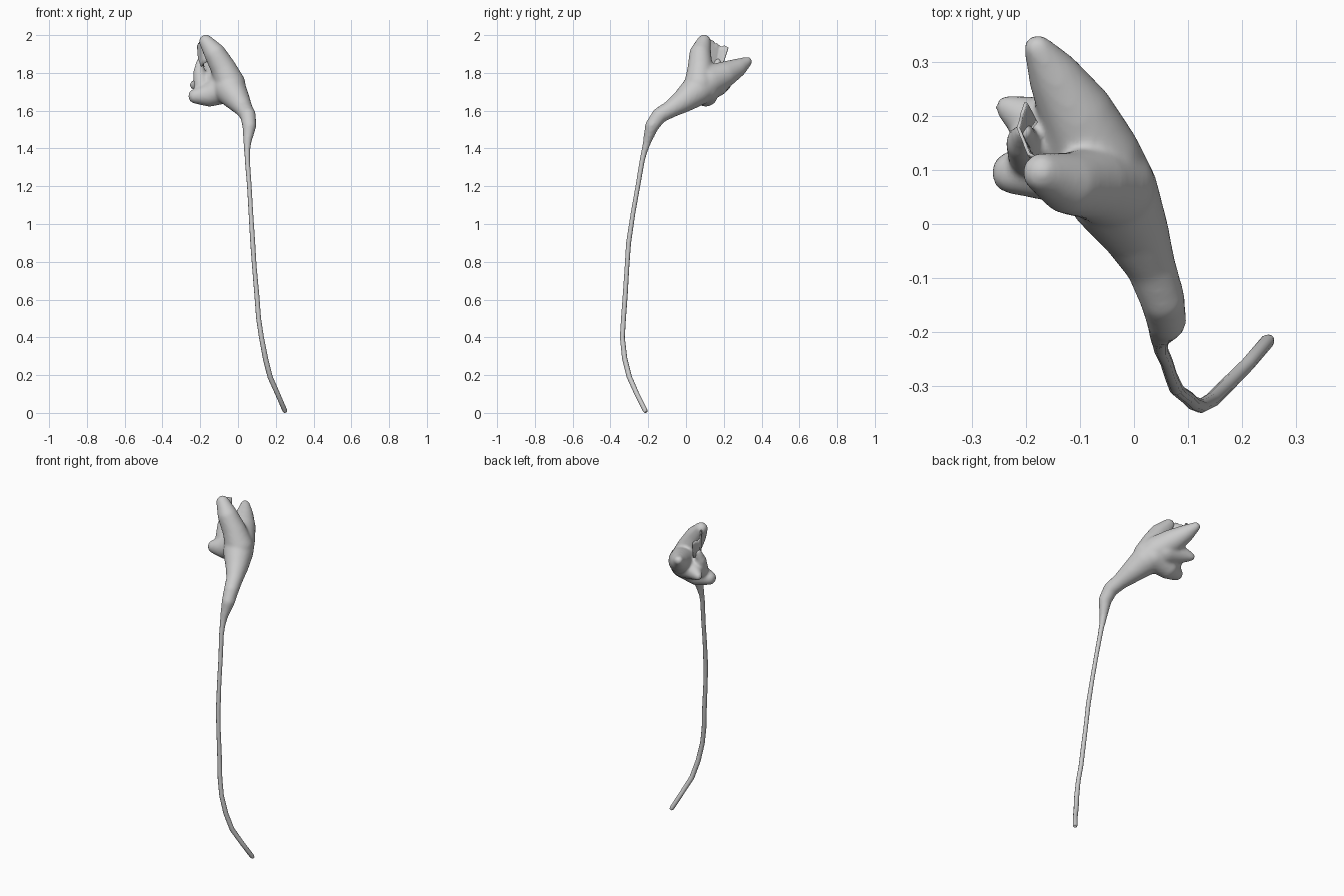
import bpy, bmesh, random
from mathutils import Vector, Matrix

if "Cube" in bpy.data.objects:
    bpy.data.objects.remove(bpy.data.objects["Cube"])

random.seed(4)


def new_object(name, bm):
    mesh = bpy.data.meshes.new(name)
    bm.to_mesh(mesh)
    bm.free()
    ob = bpy.data.objects.new(name, mesh)
    bpy.context.collection.objects.link(ob)
    for p in mesh.polygons:
        p.use_smooth = True
    return ob


def blob_chain(bm, pts):
    """Dense row of spheres following (x, y, z, radius) points."""
    for a, b in zip(pts, pts[1:]):
        a, b = Vector(a), Vector(b)
        n = max(2, int((b - a).to_3d().length / (0.2 * min(a[3], b[3]))) + 1)
        n = min(n, 14)
        for i in range(n + 1):
            p = a.lerp(b, i / n)
            bmesh.ops.create_icosphere(bm, subdivisions=3, radius=p[3],
                                       matrix=Matrix.Translation(p.to_3d()))


# Flower head: fused tapering lobes
bm = bmesh.new()
# swollen neck, pod and long back lobe
blob_chain(bm, [(.047, -.225, 1.36, .014), (.05, -.205, 1.44, .023),
                (.06, -.18, 1.52, .037), (.053, -.14, 1.575, .042),
                (.03, -.075, 1.612, .047), (0, -.01, 1.655, .064),
                (-.04, .06, 1.71, .085), (-.07, .12, 1.755, .085),
                (-.105, .2, 1.79, .07), (-.145, .27, 1.825, .05),
                (-.178, .325, 1.86, .026)])
# upright top lobe
blob_chain(bm, [(-.04, .07, 1.74, .08), (-.075, .075, 1.82, .068),
                (-.12, .075, 1.9, .058), (-.17, .095, 1.966, .037)])
# low side lobe
blob_chain(bm, [(-.06, .1, 1.72, .08), (-.15, .105, 1.685, .064),
                (-.224, .095, 1.677, .04)])
# small pointed lobe
blob_chain(bm, [(-.1, .15, 1.75, .08), (-.17, .18, 1.745, .055),
                (-.233, .215, 1.735, .024)])
# rim between side lobes and folded petal
blob_chain(bm, [(-.19, .13, 1.73, .045), (-.205, .15, 1.8, .033),
                (-.203, .17, 1.86, .018)])
head = new_object("flower_head", bm)
m = head.modifiers.new("fuse", 'REMESH')
m.mode = 'VOXEL'
m.voxel_size = 0.008
m.use_smooth_shade = True
m = head.modifiers.new("soften", 'SMOOTH')
m.factor = 0.5
m.iterations = 9

# Thin folded petal with a ragged rim
low = [(-.13, .09, 1.88), (-.18, .11, 1.85), (-.205, .16, 1.82), (-.18, .19, 1.83)]
top = [(-.15, .11, 1.985), (-.195, .13, 1.975), (-.215, .18, 1.955), (-.2, .225, 1.935)]


def along(row, t):
    s = t * (len(row) - 1)
    i = min(int(s), len(row) - 2)
    return Vector(row[i]).lerp(Vector(row[i + 1]), s - i)


bm = bmesh.new()
grid = []
for i in range(19):
    rag = random.uniform(0.9, 1.02)
    grid.append([bm.verts.new(along(low, i / 18).lerp(along(top, i / 18), rag * j / 5))
                 for j in range(6)])
for a, b in zip(grid, grid[1:]):
    for j in range(5):
        bm.faces.new((a[j], b[j], b[j + 1], a[j + 1]))
petal = new_object("ragged_petal", bm)
m = petal.modifiers.new("thickness", 'SOLIDIFY')
m.thickness = 0.006
m.offset = 0

# Slender bent stem
path = [(.252, -.212, .004, .008), (.247, -.217, .014, .013), (.21, -.26, .1, .013),
        (.17, -.3, .19, .014), (.145, -.325, .29, .014), (.124, -.337, .4, .013),
        (.109, -.331, .5, .013), (.1, -.322, .62, .013), (.086, -.312, .78, .012),
        (.078, -.304, .9, .013), (.068, -.28, 1.06, .012), (.06, -.255, 1.2, .012),
        (.05, -.233, 1.33, .013), (.048, -.213, 1.42, .016)]
cu = bpy.data.curves.new("stem", 'CURVE')
cu.dimensions = '3D'
cu.bevel_depth = 1.0
cu.bevel_resolution = 3
cu.use_fill_caps = True
sp = cu.splines.new('POLY')
sp.points.add(len(path) - 1)
for pt, (x, y, z, r) in zip(sp.points, path):
    pt.co = (x, y, z, 1)
    pt.radius = r
sp.use_smooth = True
stem = bpy.data.objects.new("stem", cu)
bpy.context.collection.objects.link(stem)
